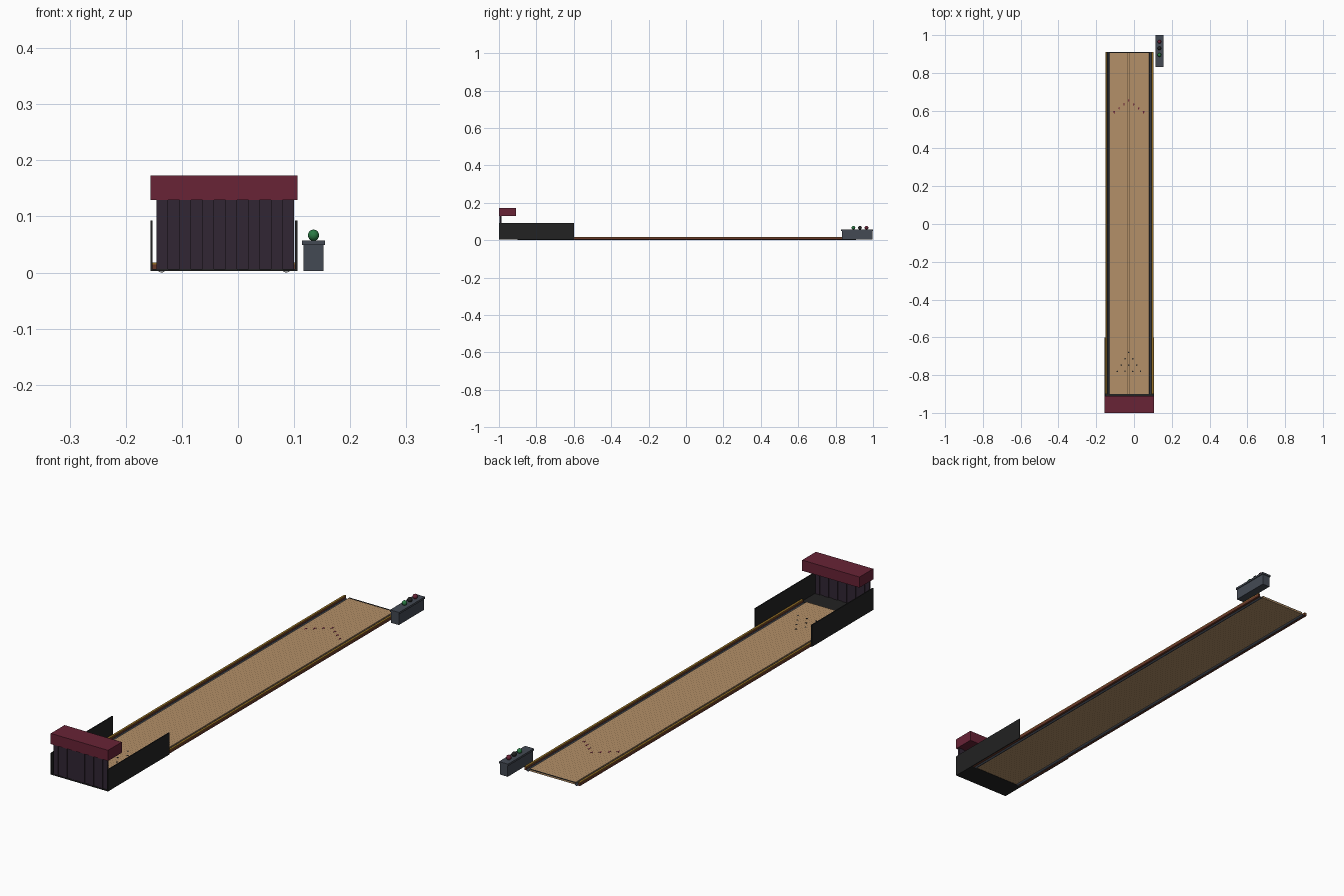
import bpy, bmesh, math

if "Cube" in bpy.data.objects:
    bpy.data.objects.remove(bpy.data.objects["Cube"])

CX = -0.025              # lane centre line
LANE_Y = (-0.90, 0.91)   # pit end to foul line


def mat(name, r, g, b):
    def lin(c):
        c /= 255
        return c / 12.92 if c < 0.04045 else ((c + 0.055) / 1.055) ** 2.4
    m = bpy.data.materials.new(name)
    m.diffuse_color = (lin(r), lin(g), lin(b), 1)
    m.use_nodes = True
    m.node_tree.nodes["Principled BSDF"].inputs["Base Color"].default_value = m.diffuse_color
    return m


WOOD = mat("maple wood", 180, 144, 104)
SEAM = mat("seam brown", 98, 76, 54)
RED = mat("burgundy", 104, 35, 54)
CURTAIN = mat("curtain purple", 49, 38, 51)
BLACK = mat("pit black", 34, 34, 34)
GOLD = mat("gold trim", 150, 112, 38)
BROWN = mat("rail brown", 104, 56, 40)
GREY = mat("steel grey", 68, 74, 84)
GREEN = mat("ball green", 42, 122, 68)


def finish(name, bm, material):
    bmesh.ops.recalc_face_normals(bm, faces=bm.faces)
    me = bpy.data.meshes.new(name)
    bm.to_mesh(me)
    bm.free()
    me.materials.append(material)
    ob = bpy.data.objects.new(name, me)
    bpy.context.collection.objects.link(ob)
    return ob


def add_box(bm, x, y, z):
    v = bmesh.ops.create_cube(bm, size=1)["verts"]
    for p in v:
        p.co = [(a + b) / 2 + c * (b - a) for (a, b), c in zip((x, y, z), p.co)]


def box(name, x, y, z, material):
    bm = bmesh.new()
    add_box(bm, x, y, z)
    return finish(name, bm, material)


def prism(bm, pts, offset):
    """Extrude a closed outline by an offset vector."""
    f = bm.faces.new([bm.verts.new(p) for p in pts])
    r = bmesh.ops.extrude_face_region(bm, geom=[f])
    bmesh.ops.translate(bm, vec=offset,
                        verts=[e for e in r["geom"] if isinstance(e, bmesh.types.BMVert)])


# Lane boards with thin dark seams between them
HALF, N = 0.104, 20
LZ = (0.004, 0.0115)
w, gap = 2 * HALF / N, 0.0005
boards, seams = bmesh.new(), bmesh.new()
for i in range(N):
    x = CX - HALF + i * w
    add_box(boards, (x, x + w - (gap if i < N - 1 else 0)), LANE_Y, LZ)
    if i < N - 1:
        add_box(seams, (x + w - gap, x + w), LANE_Y, LZ)
finish("lane_boards", boards, WOOD)
finish("lane_seams", seams, SEAM)
box("foul_line", (CX - HALF, CX + HALF), (0.905, 0.911), (0.0115, 0.0121), BLACK)

# Gutters, rails and pit walls on both sides
for side, s in (("left", -1), ("right", 1)):
    def span(a, b):
        return tuple(sorted((CX + s * a, CX + s * b)))
    arc = [math.pi + math.pi * k / 8 for k in range(9)]
    ring = [(0.0075, a) for a in arc] + [(0.006, a) for a in reversed(arc)]
    bm = bmesh.new()
    prism(bm, [(CX + s * 0.111 + r * math.cos(a), LANE_Y[0], 0.0075 + r * math.sin(a))
               for r, a in ring], (0, LANE_Y[1] - LANE_Y[0], 0))
    finish(side + "_gutter", bm, GREY)
    box(side + "_rail", span(0.118, 0.127), LANE_Y, (0.003, 0.0145), BROWN)
    box(side + "_rail_trim", span(0.118, 0.127), LANE_Y, (0.0145, 0.0175), GOLD)
    box(side + "_pit_wall", span(0.127, 0.131), (-1, -0.6), (0.003, 0.093), BLACK)

# Pin spots in a triangle
bm = bmesh.new()
for row in range(4):
    for k in range(row + 1):
        c = (CX - 0.002 + (k - row / 2) * 0.041, -0.68 - row * 0.0335)
        prism(bm, [(c[0] + 0.004 * math.cos(a * math.pi / 6),
                    c[1] + 0.004 * math.sin(a * math.pi / 6), 0.0115) for a in range(12)],
              (0, 0, 0.0006))
finish("pin_spots", bm, BLACK)

# Aiming arrows in a chevron
bm = bmesh.new()
for k in range(-3, 4):
    x, y = CX - 0.002 + k * 0.026, 0.652 - abs(k) * 0.021
    prism(bm, [(x - 0.005, y + 0.008, 0.0115), (x, y - 0.008, 0.0115),
               (x + 0.005, y + 0.008, 0.0115)], (0, 0, 0.0006))
finish("aiming_arrows", bm, RED)

# Pit floor, pleated curtain and overhead hood
box("pit_floor", (CX - 0.127, CX + 0.127), (-1, LANE_Y[0]), (0.003, 0.0065), BLACK)
bm = bmesh.new()
PW = 0.245 / 12
for i in range(12):
    d = 0.003 * (i % 2)
    x = -0.145 + i * PW
    add_box(bm, (x, x + PW), (-0.998 + d, -0.990 + d), (0.005 + d / 3, 0.132))
finish("pit_curtain", bm, CURTAIN)
box("hood", (CX - 0.131, CX + 0.131), (-1, -0.91), (0.129, 0.173), RED)

# Ball return with three balls
box("ball_return_body", (0.117, 0.152), (0.833, 0.997), (0.003, 0.049), GREY)
box("ball_return_top", (0.114, 0.155), (0.83, 1.0), (0.049, 0.057), GREY)
for name, y, m in (("near_ball", 0.895, GREEN), ("middle_ball", 0.93, BLACK),
                   ("far_ball", 0.965, RED)):
    bm = bmesh.new()
    bmesh.ops.create_uvsphere(bm, u_segments=16, v_segments=10, radius=0.01)
    bmesh.ops.translate(bm, verts=bm.verts, vec=(0.1345, y, 0.0665))
    for f in bm.faces:
        f.smooth = True
    finish(name, bm, m)
